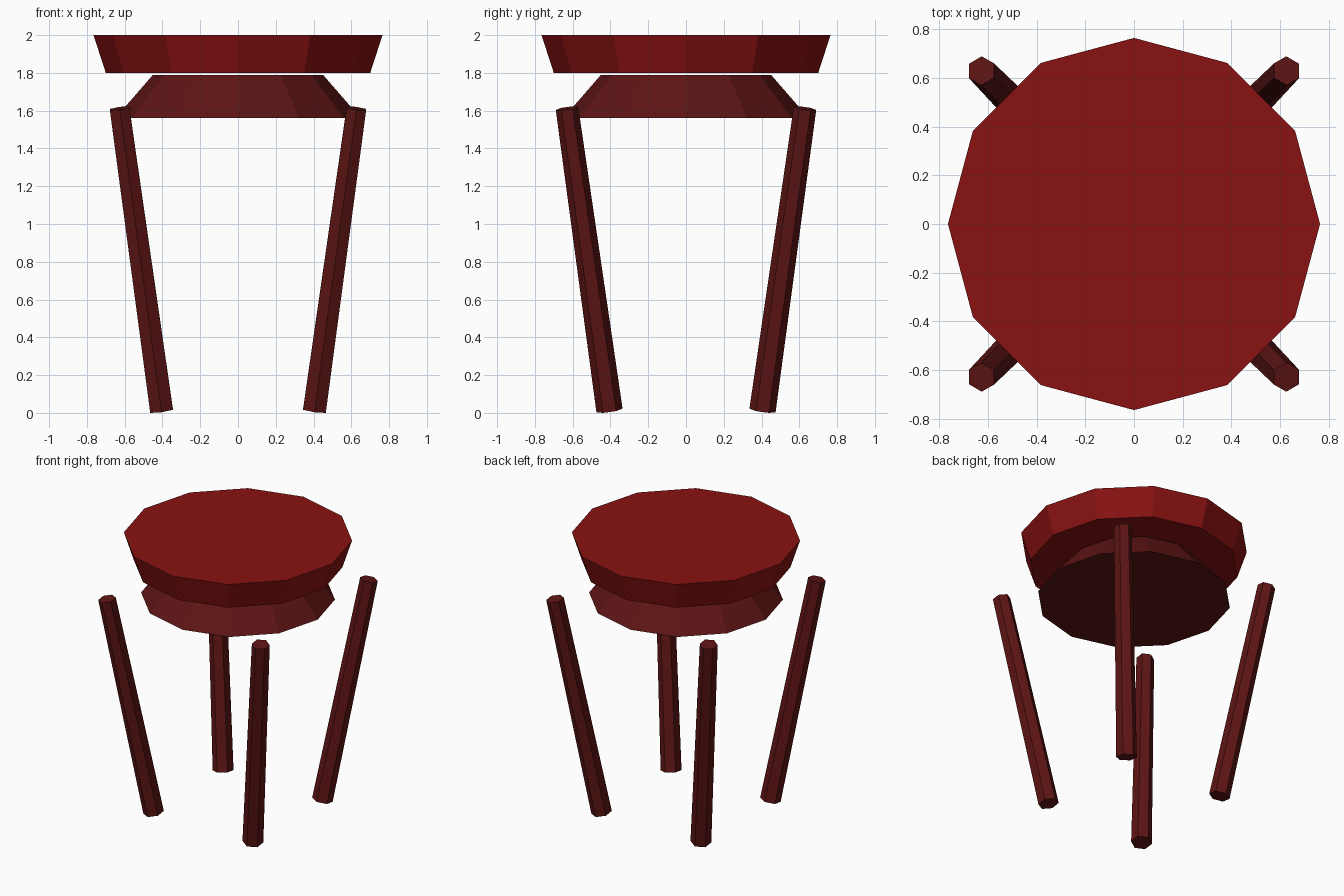
import bpy, bmesh, math
from mathutils import Vector, Matrix

if "Cube" in bpy.data.objects:
    bpy.data.objects.remove(bpy.data.objects["Cube"])


def material(name, rgb):
    m = bpy.data.materials.new(name)
    m.diffuse_color = (*rgb, 1)
    m.use_nodes = True
    m.node_tree.nodes["Principled BSDF"].inputs["Base Color"].default_value = m.diffuse_color
    return m


SEAT_RED = material("seat_red", (0.25, 0.006, 0.006))
FRAME_RED = material("frame_red", (0.11, 0.007, 0.007))


def frustum(name, bottom, top, r_bottom, r_top, sides, mat, spin=0.0):
    """Flat-shaded tapered prism whose ends are square to its axis."""
    bottom, top = Vector(bottom), Vector(top)
    axis = top - bottom
    turn = Vector((0, 0, 1)).rotation_difference(axis).to_matrix().to_4x4()
    place = Matrix.Translation((bottom + top) / 2) @ turn @ Matrix.Rotation(spin, 4, 'Z')
    bm = bmesh.new()
    bmesh.ops.create_cone(bm, cap_ends=True, segments=sides, radius1=r_bottom,
                          radius2=r_top, depth=axis.length, matrix=place)
    mesh = bpy.data.meshes.new(name)
    bm.to_mesh(mesh)
    bm.free()
    mesh.materials.append(mat)
    obj = bpy.data.objects.new(name, mesh)
    bpy.context.collection.objects.link(obj)
    return obj


# Seat, flared outwards at the top
frustum("seat", (0, 0, 1.80), (0, 0, 2.0), 0.70, 0.765, 12, SEAT_RED)

# Support under the seat, with a hairline gap
frustum("seat_support", (0, 0, 1.56), (0, 0, 1.79), 0.65, 0.45, 12, FRAME_RED)

# Four hexagonal legs, leaning outwards towards the top (points along y)
for depth, sy in (("front", -1), ("back", 1)):
    for side, sx in (("left", -1), ("right", 1)):
        frustum(f"{depth}_{side}_leg",
                (0.405 * sx, 0.405 * sy, 0.013), (0.627 * sx, 0.63 * sy, 1.612),
                0.07, 0.06, 6, FRAME_RED)
